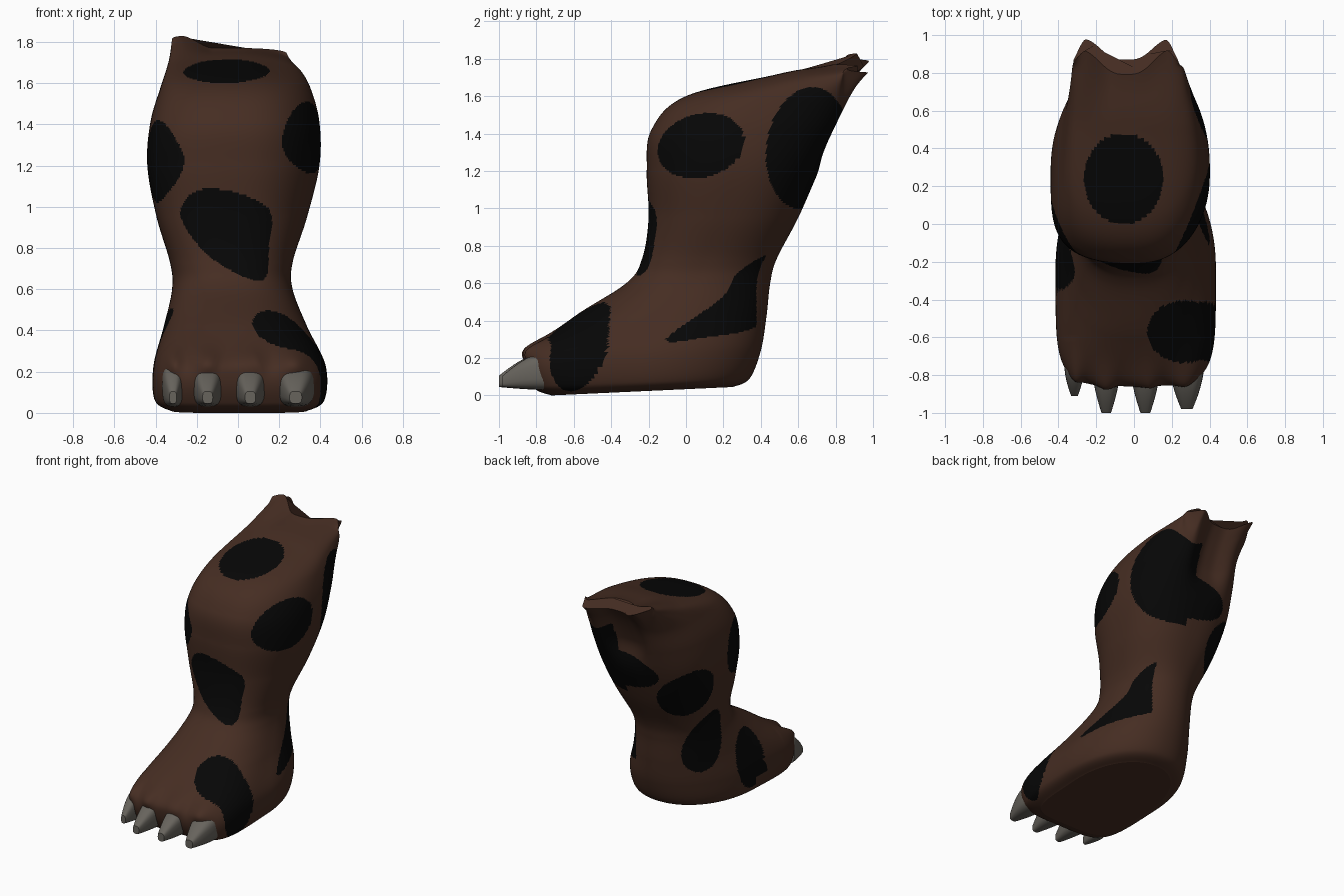
import bpy, math

if "Cube" in bpy.data.objects:
    bpy.data.objects.remove(bpy.data.objects["Cube"])

def material(name, rgb):
    m = bpy.data.materials.new(name)
    m.diffuse_color = (*rgb, 1)
    m.use_nodes = True
    m.node_tree.nodes["Principled BSDF"].inputs["Base Color"].default_value = m.diffuse_color
    return m

BROWN = material("brown hide", (0.06, 0.026, 0.016))
BLACK = material("black spots", (0.002, 0.002, 0.002))
GREY = material("grey claw", (0.135, 0.125, 0.108))

def spline(keys, t, closed=False):
    """Smooth interpolation through a list of tuples, t in 0..1."""
    n = len(keys)
    f = t * (n if closed else n - 1)
    i = min(int(f), n - 1 if closed else n - 2)
    u = f - i
    p = [keys[(i + d) % n if closed else max(0, min(n - 1, i + d))] for d in (-1, 0, 1, 2)]
    return [0.5 * (2 * b + (c - a) * u + (2 * a - 5 * b + 4 * c - d) * u * u
                   + (3 * b - a - 3 * c + d) * u ** 3) for a, b, c, d in zip(*p)]

def smooth(a, b, v):
    u = max(0, min(1, (v - a) / (b - a)))
    return u * u * (3 - 2 * u)

def gauss(v, c, w, n=2):
    return math.exp(-abs((v - c) / w) ** n)

def power(v, n):
    return math.copysign(abs(v) ** (2 / n), v)

def skin(name, rows, mats):
    """Closed tube through equal-length rings of points."""
    n = len(rows[0])
    verts = [p for r in rows for p in r]
    faces = [(i * n + j, i * n + (j + 1) % n, (i + 1) * n + (j + 1) % n, (i + 1) * n + j)
             for i in range(len(rows) - 1) for j in range(n)]
    faces += [tuple(reversed(range(n))), tuple(range(len(verts) - n, len(verts)))]
    me = bpy.data.meshes.new(name)
    me.from_pydata(verts, [], faces)
    for m in mats:
        me.materials.append(m)
    me.update()
    me.polygons.foreach_set("use_smooth", [len(p.vertices) == 4 for p in me.polygons])
    ob = bpy.data.objects.new(name, me)
    bpy.context.collection.objects.link(ob)
    return ob

# claws: centre x, half width, tip y
CLAWS = [(-0.315, 0.053, -0.91), (-0.147, 0.075, -1.0), (0.06, 0.078, -1.0), (0.28, 0.09, -0.98)]

# leg sections: front y, front z, back y, back z, left x, right x
SECTIONS = [
    (-.72, .00, .25, .045, -.33, .34), (-.82, .05, .34, .09, -.405, .42),
    (-.84, .22, .40, .24, -.41, .425), (-.60, .42, .43, .42, -.36, .335),
    (-.32, .60, .45, .60, -.32, .265), (-.235, .73, .485, .73, -.33, .265),
    (-.20, .95, .60, .95, -.395, .335), (-.21, 1.20, .71, 1.20, -.44, .395),
    (-.185, 1.42, .80, 1.40, -.425, .395), (.0, 1.60, .88, 1.56, -.375, .35),
    (.50, 1.72, .95, 1.69, -.335, .28), (.92, 1.82, 1.0, 1.77, -.32, .235)]

def leg_point(s, a):
    yf, zf, yb, zb, xl, xr = s
    # square toes, left front of the calf squarer than the right, round heel
    if math.sin(a) < 0:
        calf = 2.45 - .3 * math.cos(a) * smooth(.6, 1.0, zf) * (1 if math.cos(a) > 0 else 3)
        n = calf + 2.4 * (1 - smooth(.15, .5, zf))
    else:
        n = 2.1 + .4 * smooth(.6, 1.2, zb)
    c, d = power(math.cos(a), n), power(math.sin(a), n)
    x = (xl + xr) / 2 + (xr - xl) / 2 * c
    y = (yf + yb) / 2 + (yb - yf) / 2 * d
    z = (zf + zb) / 2 + (zb - zf) / 2 * d
    # notch between two rounded horns, right horn lower
    w = smooth(0.5, 0.95, y) * smooth(1.15, 1.5, z)
    tip = smooth(.8, 1, y) * smooth(1.5, 1.7, z)
    y -= 0.13 * w * gauss(x, -0.04, 0.16, 3)
    y -= 0.12 * tip * (smooth(.165, .25, x) + smooth(.25, .34, -x))
    z -= w * (0.065 * smooth(-0.28, -0.12, x) - .015)
    # toe knuckles above the claws
    if y < -0.6:
        k = max(gauss(x, q[0], q[1] * 0.8) for q in CLAWS)
        y -= 0.05 * k * gauss(z, 0.25, 0.06)
    return (x, y, max(z, 0))

ROWS, COLS = 270, 260
rows = [[leg_point(spline(SECTIONS, i / ROWS), 2 * math.pi * j / COLS) for j in range(COLS)]
        for i in range(ROWS + 1)]
leg = skin("spotted_leg", rows, [BROWN, BLACK])

def oval(u, v, cu, cv, ru, rv, tilt=0):
    t = math.radians(tilt)
    du, dv = u - cu, v - cv
    return ((du * math.cos(t) + dv * math.sin(t)) / ru) ** 2 \
        + ((dv * math.cos(t) - du * math.sin(t)) / rv) ** 2 < 1

def inside(u, v, poly):
    hit = False
    for (a, b), (c, d) in zip(poly, poly[1:] + poly[:1]):
        if (b > v) != (d > v) and u < (c - a) * (v - b) / (d - b) + a:
            hit = not hit
    return hit

def blob(points):
    return [tuple(spline(points, i / 40, True)) for i in range(40)]

# the two irregular spots: front view and right view outlines
SHIN = blob([(-.28, .97), (-.15, 1.09), (.14, 1.0), (.15, .8), (.11, .64), (-.14, .76)])
HEEL = blob([(-.11, .30), (.19, .52), (.27, .65), (.45, .75), (.5, .6), (.4, .38), (.1, .31)])

def spotted(x, y, z):
    if z > 1.57 and y < 0.6 and oval(x, y, -.055, .24, .21, .24):     # top
        return True
    if y < 0.15 and inside(x, z, SHIN):
        return True
    if x > 0.05:                                                      # right side
        if oval(y, z, .08, 1.335, .235, .17, 15) or oval(y, z, .65, 1.32, .22, .33, -8):
            return True
        if x > 0.15 and inside(y, z, HEEL):
            return True
        if x > .27 and oval(y, z, -.57, .26, .145, .245, -18):
            return True
        if z > .27 and oval(x, y, .27, -.57, .2, .165):
            return True
    if x < -0.1:                                                      # left side
        if oval(y, z, -.02, 1.22, .155, .2) or oval(y, z, -.2, .3, .15, .21) \
                or oval(y, z, .2, .56, .15, .23, 15):
            return True
        if (x + .32) ** 2 + (y - .45) ** 2 + (z - 1.03) ** 2 < .21 ** 2:
            return True
    return y > 0.5 and oval(x, z, .1, 1.2, .34, .15)                  # back

for p in leg.data.polygons:
    p.material_index = int(spotted(*p.center))

# claws: rounded wedges tapering to a blunt tip
for i, (cx, hw, tip) in enumerate(CLAWS):
    rings = []
    for k in range(13):
        t = k / 12
        taper = 1 - t ** 1.6
        w, h, zc = hw * (.33 + .67 * taper), .03 + .07 * taper, .075 + .055 * taper
        y = -.76 + (tip + .76) * t
        rings.append([(cx + w * power(math.cos(a), 3), y, zc + h * power(math.sin(a), 3))
                      for a in (2 * math.pi * j / 24 for j in range(24))])
    skin(f"claw_{i + 1}", rings, [GREY])
